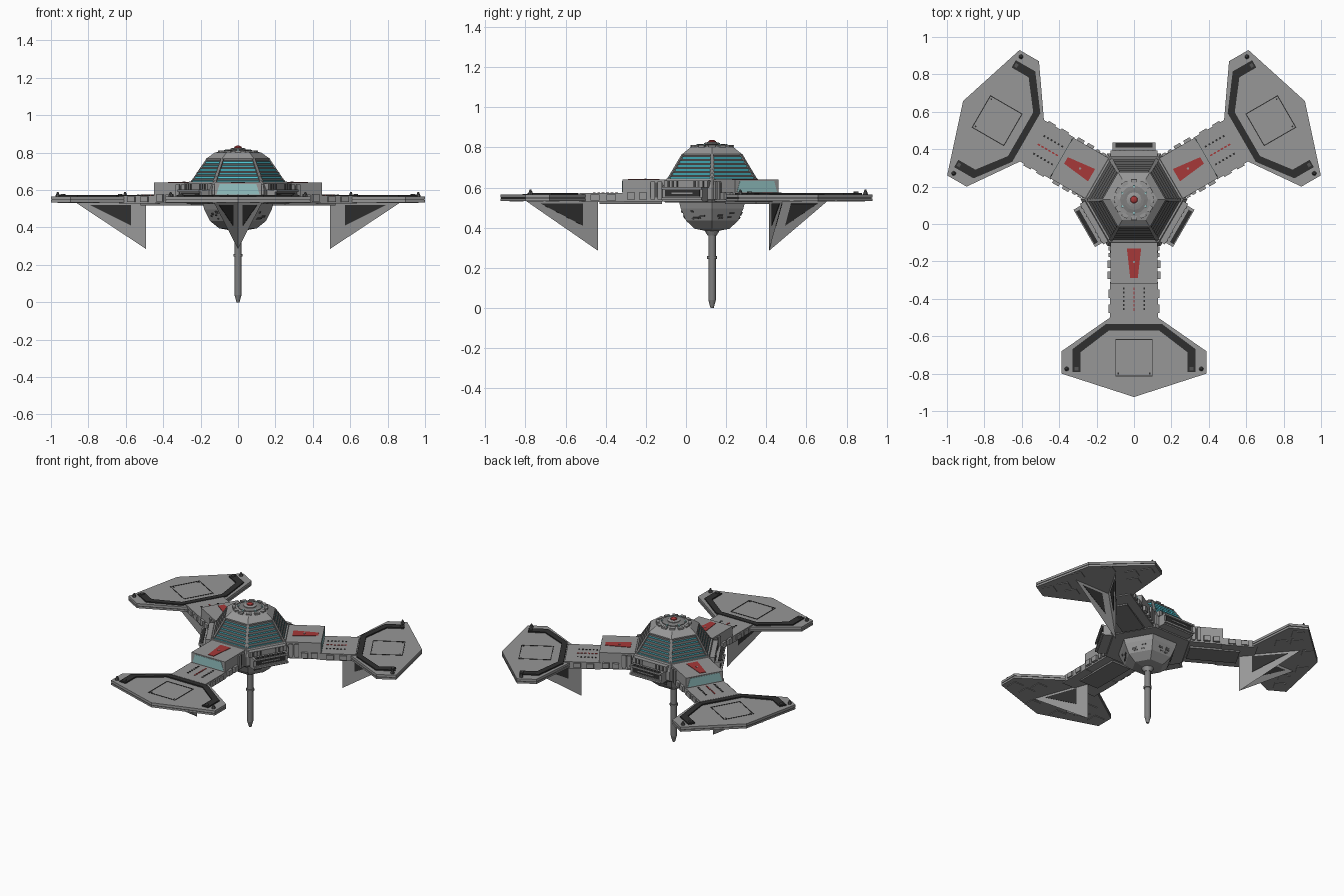
import bpy, bmesh, math, random
from mathutils import Vector, Matrix

if "Cube" in bpy.data.objects:
    bpy.data.objects.remove(bpy.data.objects["Cube"])

random.seed(4)
HUB = Matrix.Translation((0, 0.13, 0))


def material(name, r, g, b):
    m = bpy.data.materials.new(name)
    m.diffuse_color = (r, g, b, 1)
    m.use_nodes = True
    m.node_tree.nodes["Principled BSDF"].inputs["Base Color"].default_value = m.diffuse_color
    return m


GREY = material("hull_grey", 0.31, 0.31, 0.31)
MID = material("panel_grey", 0.21, 0.21, 0.21)
DARK = material("dome_dark_grey", 0.09, 0.09, 0.09)
BLACK = material("trim_black", 0.028, 0.028, 0.028)
RED = material("marking_red", 0.38, 0.04, 0.04)
CYAN = material("window_cyan", 0.1, 0.72, 0.85)
TEAL = material("pale_teal", 0.3, 0.56, 0.56)


def finish(name, bm, mats, M=HUB):
    bmesh.ops.recalc_face_normals(bm, faces=bm.faces)
    me = bpy.data.meshes.new(name)
    bm.to_mesh(me)
    bm.free()
    for m in mats:
        me.materials.append(m)
    o = bpy.data.objects.new(name, me)
    bpy.context.collection.objects.link(o)
    o.matrix_world = M
    return o


def add_solid(bm, pts, off):
    a = [bm.verts.new(p) for p in pts]
    b = [bm.verts.new(Vector(p) + Vector(off)) for p in pts]
    n = len(a)
    bm.faces.new(a)
    bm.faces.new(b[::-1])
    for i in range(n):
        bm.faces.new((a[i], a[(i + 1) % n], b[(i + 1) % n], b[i]))


def prism(name, mat, outline, z0, z1, M):
    bm = bmesh.new()
    add_solid(bm, [(x, y, z0) for x, y in outline], (0, 0, z1 - z0))
    return finish(name, bm, [mat], M)


def plates(name, mat, polys, M, th=0.006):
    """Thin plates centred on their own plane."""
    bm = bmesh.new()
    for p in polys:
        p = [Vector(v) for v in p]
        n = (p[1] - p[0]).cross(p[2] - p[0]).normalized() * th
        add_solid(bm, [v - n / 2 for v in p], n)
    return finish(name, bm, [mat], M)


def boxes(name, mat, items, M):
    """Boxes given as (x0, x1, y0, y1, z0, z1)."""
    bm = bmesh.new()
    for x0, x1, y0, y1, z0, z1 in items:
        add_solid(bm, [(x0, y0, z0), (x1, y0, z0), (x1, y1, z0), (x0, y1, z0)], (0, 0, z1 - z0))
    return finish(name, bm, [mat], M)


def lathe(name, mats, prof, n=6, M=HUB, pick=None, smooth=False):
    bm = bmesh.new()
    rings = [[bm.verts.new((r * math.cos(2 * math.pi * i / n), r * math.sin(2 * math.pi * i / n), z))
              for i in range(n)] for r, z in prof]
    bm.faces.new(rings[0])
    bm.faces.new(rings[-1])
    for k in range(len(prof) - 1):
        for i in range(n):
            j = (i + 1) % n
            f = bm.faces.new((rings[k][i], rings[k][j], rings[k + 1][j], rings[k + 1][i]))
            f.material_index = pick(k) if pick else 0
            f.smooth = smooth and abs(prof[k][0] - prof[k + 1][0]) < 0.002
    return finish(name, bm, mats, M)


def mirror(pts):
    return pts + [(x, -y) for x, y in reversed(pts)]


# hub: hexagonal rim and lower bowl
lathe("hub_rim", [GREY], [(0.27, 0.525), (0.285, 0.54), (0.285, 0.60), (0.262, 0.645)])
lathe("lower_bowl", [GREY], [(0.03, 0.383), (0.10, 0.395), (0.15, 0.435), (0.18, 0.495), (0.19, 0.53)])

# stepped dome with window strips under each louvre
prof, N = [], 6
for i in range(N):
    r, z = 0.25 - 0.0142 * i, 0.643 + 0.02 * i
    prof += [(r, z), (r, z + 0.009)]
prof.append((0.165, 0.763))
lathe("louvred_dome", [DARK, CYAN], prof, pick=lambda k: 1 - k % 2)
bm = bmesh.new()
for i in range(6):
    def at(r, z, d):
        a = math.radians(60 * i) + d / r
        return (r * math.cos(a), r * math.sin(a), z)
    add_solid(bm, [at(0.254, 0.643, -0.01), at(0.254, 0.643, 0.01), at(0.169, 0.768, 0.008),
                   at(0.169, 0.768, -0.008)], at(-0.012, -0.004, 0))
finish("dome_corner_ribs", bm, [MID])

# dome cap with pods and beacon
lathe("dome_cap", [GREY], [(0.17, 0.76), (0.17, 0.768), (0.125, 0.80), (0.06, 0.813), (0.05, 0.813)])
lathe("cap_ring", [MID], [(0.075, 0.80), (0.075, 0.814), (0.055, 0.818), (0.045, 0.818)], 12)
lathe("cap_hub", [GREY], [(0.04, 0.81), (0.04, 0.822), (0.025, 0.826)], 12)
lathe("red_beacon", [RED], [(0.021, 0.822), (0.019, 0.831), (0.012, 0.836), (0.004, 0.838)], 12)
for i in range(12):
    Mi = HUB @ Matrix.Rotation(math.radians(30 * i), 4, 'Z')
    boxes("cap_pod", GREY, [(0.088, 0.108, -0.017, 0.017, 0.79, 0.811)], Mi)
    if i % 2:
        boxes("cap_light", TEAL, [(0.066, 0.078, -0.005, 0.005, 0.80, 0.818)], Mi)

# bowl equipment panels on each facet
for i in range(6):
    Mi = HUB @ Matrix.Rotation(math.radians(60 * i + 30), 4, 'Z')
    c = math.cos(math.pi / 6)
    def pt(u, v):
        return (c * (0.15 + 0.03 * v), u, 0.435 + 0.06 * v)
    quads = []
    for k in range(5):
        u, v = random.uniform(-0.055, 0.03), random.uniform(0.1, 0.7)
        w, h = random.uniform(0.01, 0.03), random.uniform(0.08, 0.2)
        quads.append([pt(u, v), pt(u + w, v), pt(u + w, v + h), pt(u, v + h)])
    plates("bowl_panels", DARK, quads, Mi, 0.009)

# central mast and side antenna
lathe("mast", [MID], [(0.008, 0.0), (0.019, 0.04), (0.019, 0.39)], 20, smooth=True)
lathe("mast_collar", [MID], [(0.025, 0.245), (0.025, 0.258)], 20, smooth=True)
lathe("mast_socket", [GREY], [(0.022, 0.36), (0.04, 0.39)], 20)
lathe("antenna", [MID], [(0.001, 0.375), (0.001, 0.53)], 6, Matrix.Translation((-0.147, 0.0, 0)))

# bays on the three hub sides between the arms
for a, side in ((90, "back"), (210, "left"), (330, "right")):
    M = HUB @ Matrix.Rotation(math.radians(a), 4, 'Z')
    boxes(side + "_bay", GREY, [(0.22, 0.295, -0.115, 0.115, 0.53, 0.60),
                                (0.22, 0.262, -0.125, 0.125, 0.60, 0.635)], M)
    boxes(side + "_bay_slot", BLACK, [(0.29, 0.298, -0.1, 0.1, 0.556, 0.588),
                                      (0.28, 0.302, -0.1, 0.1, 0.598, 0.604)], M)
    boxes(side + "_bay_frame", GREY, [(0.29, 0.307, -0.115, 0.115, 0.59, 0.602),
                                      (0.29, 0.307, -0.115, 0.115, 0.538, 0.55),
                                      (0.29, 0.301, -0.06, 0.06, 0.569, 0.575)], M)
    boxes(side + "_bay_ribs", DARK, [(0.26, 0.266, t - 0.005, t + 0.005, 0.602, 0.632)
                                     for t in (-0.1, -0.075, -0.05, 0.05, 0.075, 0.1)], M)

# three arms with landing pads and fins
for a, side in ((-90, "front"), (30, "right"), (150, "left")):
    M = HUB @ Matrix.Rotation(math.radians(a), 4, 'Z')
    # inner arm block with a window across its end
    bm = bmesh.new()
    add_solid(bm, [(0.22, -0.125, 0.53), (0.447, -0.125, 0.53), (0.447, -0.125, 0.575),
                   (0.447, -0.125, 0.64), (0.22, -0.125, 0.64)], (0, 0.25, 0))
    finish(side + "_arm_block", bm, [GREY], M)
    plates(side + "_arm_window", TEAL, [[(0.447, -0.115, 0.577), (0.447, 0.115, 0.577),
                                         (0.447, 0.098, 0.633), (0.447, -0.098, 0.633)]], M, 0.004)
    boxes(side + "_arm_side_ribs", GREY,
          [(r, r + 0.022, s * 0.127 - 0.009, s * 0.127 + 0.009, 0.54, 0.63)
           for s in (-1, 1) for r in (0.25, 0.285)] +
          [(r, r + 0.04, s * 0.132 - 0.009, s * 0.132 + 0.009, 0.54, 0.575)
           for s in (-1, 1) for r in (0.325, 0.385)], M)
    boxes(side + "_arm_side_gaps", DARK,
          [(0.245, 0.31, s * 0.126 - 0.002, s * 0.126 + 0.002, 0.55, 0.625) for s in (-1, 1)], M)
    prism(side + "_red_marking", RED, mirror([(0.262, 0.038), (0.42, 0.02)]), 0.637, 0.643, M)
    boxes(side + "_marking_dot", GREY, [(0.328, 0.338, -0.006, 0.006, 0.64, 0.645)], M)

    # outer arm with rows of lights
    boxes(side + "_arm_outer", GREY, [(0.44, 0.66, -0.128, 0.128, 0.527, 0.572)], M)
    boxes(side + "_arm_side_tabs", GREY, [(r, r + 0.045, s * 0.13 - 0.007, s * 0.13 + 0.007, 0.535, 0.565)
                                          for s in (-1, 1) for r in (0.48, 0.56)], M)
    rows = [0.47 + 0.022 * k for k in range(6)]
    boxes(side + "_arm_ports", BLACK, [(r, r + 0.01, s * 0.055 - 0.005, s * 0.055 + 0.005, 0.57, 0.575)
                                       for s in (-1, 1) for r in rows], M)
    boxes(side + "_arm_red_line", RED, [(r, r + 0.014, -0.004, 0.004, 0.57, 0.575) for r in rows], M)
    boxes(side + "_arm_keel", MID, [(0.25, 0.56, -0.07, 0.07, 0.518, 0.53)], M)

    # pad in two layers with a dark seam
    pad = [(0.63, 0.128), (0.81, 0.387), (0.93, 0.387), (1.055, 0.0)]
    pad = pad + [(x, -y) for x, y in reversed(pad[:3])]
    prism(side + "_pad_lower", GREY, pad, 0.534, 0.546, M)
    prism(side + "_pad_seam", BLACK, [(0.835 + (x - 0.835) * 0.985, y * 0.985) for x, y in pad],
          0.545, 0.551, M)
    prism(side + "_pad_upper", GREY, pad, 0.55, 0.565, M)
    # angular trim strip around the inner side of the pad
    outer = [(0.92, 0.33), (0.80, 0.33), (0.665, 0.15)]
    inner = [(0.92, 0.285), (0.815, 0.285), (0.70, 0.135)]
    prism(side + "_pad_trim", BLACK, mirror(outer) + mirror(inner)[::-1], 0.56, 0.573, M)
    # square hatch outline with corner marks
    x0, x1, h, w = 0.745, 0.945, 0.1, 0.0025
    boxes(side + "_hatch_outline", BLACK,
          [(x0, x0 + 2 * w, -h, h, 0.562, 0.567), (x1 - 2 * w, x1, -h, h, 0.562, 0.567),
           (x0, x1, -h, -h + 2 * w, 0.562, 0.567), (x0, x1, h - 2 * w, h, 0.562, 0.567),
           (0.925, 0.934, -0.088, -0.08, 0.562, 0.567), (0.925, 0.934, 0.08, 0.088, 0.562, 0.567)], M)
    for s in (-1, 1):
        lathe(side + "_pad_lamp", [DARK], [(0.012, 0.56), (0.012, 0.57), (0.004, 0.59)], 8,
              M @ Matrix.Translation((0.905, s * 0.36, 0)))
    boxes(side + "_trim_pods", DARK, [(0.895, 0.912, s * 0.307 - 0.01, s * 0.307 + 0.01, 0.57, 0.58)
                                      for s in (-1, 1)], M)
    # plating under the pad
    boxes(side + "_pad_under_plates", GREY,
          [(r, r + 0.07, s * t - 0.035, s * t + 0.035, 0.53, 0.536)
           for s in (-1, 1) for r, t in ((0.76, 0.2), (0.85, 0.22), (0.84, 0.32), (0.94, 0.1))], M)

    # forked fin below the pad
    A, T, D = Vector((0.568, 0, 0.535)), Vector((0.568, 0, 0.285)), Vector((0.70, 0, 0.535))
    B, C = Vector((0.93, 0.13, 0.535)), Vector((0.93, -0.13, 0.535))
    bm = bmesh.new()
    va, vt, vd, vb, vc = [bm.verts.new(p) for p in (A, T, D, B, C)]
    for f in ((va, vb, vt), (va, vt, vc), (vb, vd, vt), (vd, vc, vt), (va, vd, vb), (va, vc, vd)):
        bm.faces.new(f)
    finish(side + "_fin", bm, [GREY], M)
    def inset(P, Q):
        return [P * u + Q * v + T * (1 - u - v) for u, v in ((0.73, 0.21), (0.15, 0.79), (0.29, 0.21))]
    plates(side + "_fin_panels", BLACK, [inset(P, Q) for P in (A, D) for Q in (B, C)], M, 0.005)
